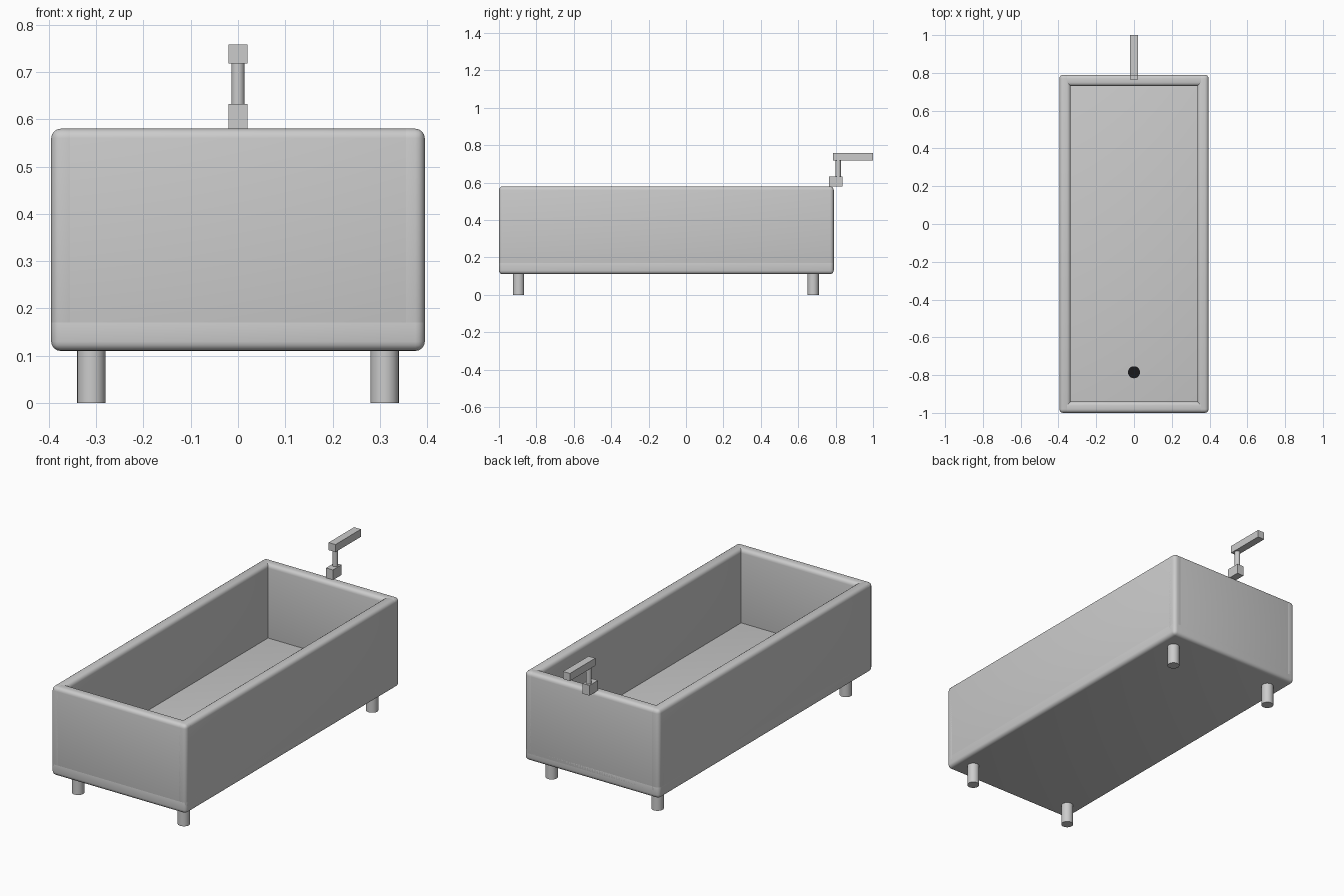
import bpy, bmesh
from mathutils import Matrix, Vector

if "Cube" in bpy.data.objects:
    bpy.data.objects.remove(bpy.data.objects["Cube"])


def finish(name, bm, smooth=True):
    bmesh.ops.recalc_face_normals(bm, faces=bm.faces[:])
    me = bpy.data.meshes.new(name)
    bm.to_mesh(me)
    bm.free()
    ob = bpy.data.objects.new(name, me)
    bpy.context.collection.objects.link(ob)
    if smooth:
        bpy.context.view_layer.objects.active = ob
        bpy.ops.object.select_all(action='DESELECT')
        ob.select_set(True)
        bpy.ops.object.shade_smooth_by_angle(angle=0.6)
    return ob


def box_bm(lo, hi):
    lo, hi = Vector(lo), Vector(hi)
    bm = bmesh.new()
    bmesh.ops.create_cube(bm, size=1, matrix=Matrix.Translation((lo + hi) / 2)
                          @ Matrix.Diagonal((*(hi - lo), 1)))
    return bm


def box(name, lo, hi, bevel=0):
    bm = box_bm(lo, hi)
    if bevel:
        bmesh.ops.bevel(bm, geom=bm.edges[:], offset=bevel, segments=4,
                        profile=0.5, affect='EDGES')
    return finish(name, bm, bevel > 0)


def cylinder(name, x, y, z0, z1, r, sides=32):
    bm = bmesh.new()
    bmesh.ops.create_cone(bm, cap_ends=True, segments=sides, radius1=r, radius2=r,
                          depth=z1 - z0, matrix=Matrix.Translation((x, y, (z0 + z1) / 2)))
    return finish(name, bm)


# Tub: floor slab and four rounded walls
X, Y0, Y1, T, B = 0.395, -1.0, 0.79, 0.06, 0.02
ZB, ZT = 0.13, 0.58
box("tub_floor", (-X, Y0, 0.11), (X, Y1, 0.19), B)
for side, s in (("left", -1), ("right", 1)):
    xs = sorted((s * X, s * (X - T)))
    box(side + "_wall", (xs[0], Y0, ZB), (xs[1], Y1, ZT), B)
box("front_wall", (-X, Y0, ZB), (X, Y0 + T, ZT), B)
box("back_wall", (-X, Y1 - T, ZB), (X, Y1, ZT), B)

# Four feet
for side, x in (("left", -0.31), ("right", 0.31)):
    for end, y in (("front", -0.895), ("back", 0.68)):
        cylinder(f"{end}_{side}_foot", x, y, 0, 0.12, 0.03)

# Drain
drain = cylinder("drain", 0, -0.785, 0.18, 0.194, 0.032)
black = bpy.data.materials.new("black")
black.diffuse_color = (0.01, 0.01, 0.012, 1)
black.use_nodes = True
black.node_tree.nodes["Principled BSDF"].inputs["Base Color"].default_value = black.diffuse_color
drain.data.materials.append(black)

# Tap: base, stem, spout
box("tap_base", (-0.02, 0.765, 0.578), (0.02, 0.837, 0.632))
cylinder("tap_stem", 0, 0.814, 0.63, 0.722, 0.014)
box("tap_spout", (-0.02, 0.787, 0.718), (0.02, 1.0, 0.758))
